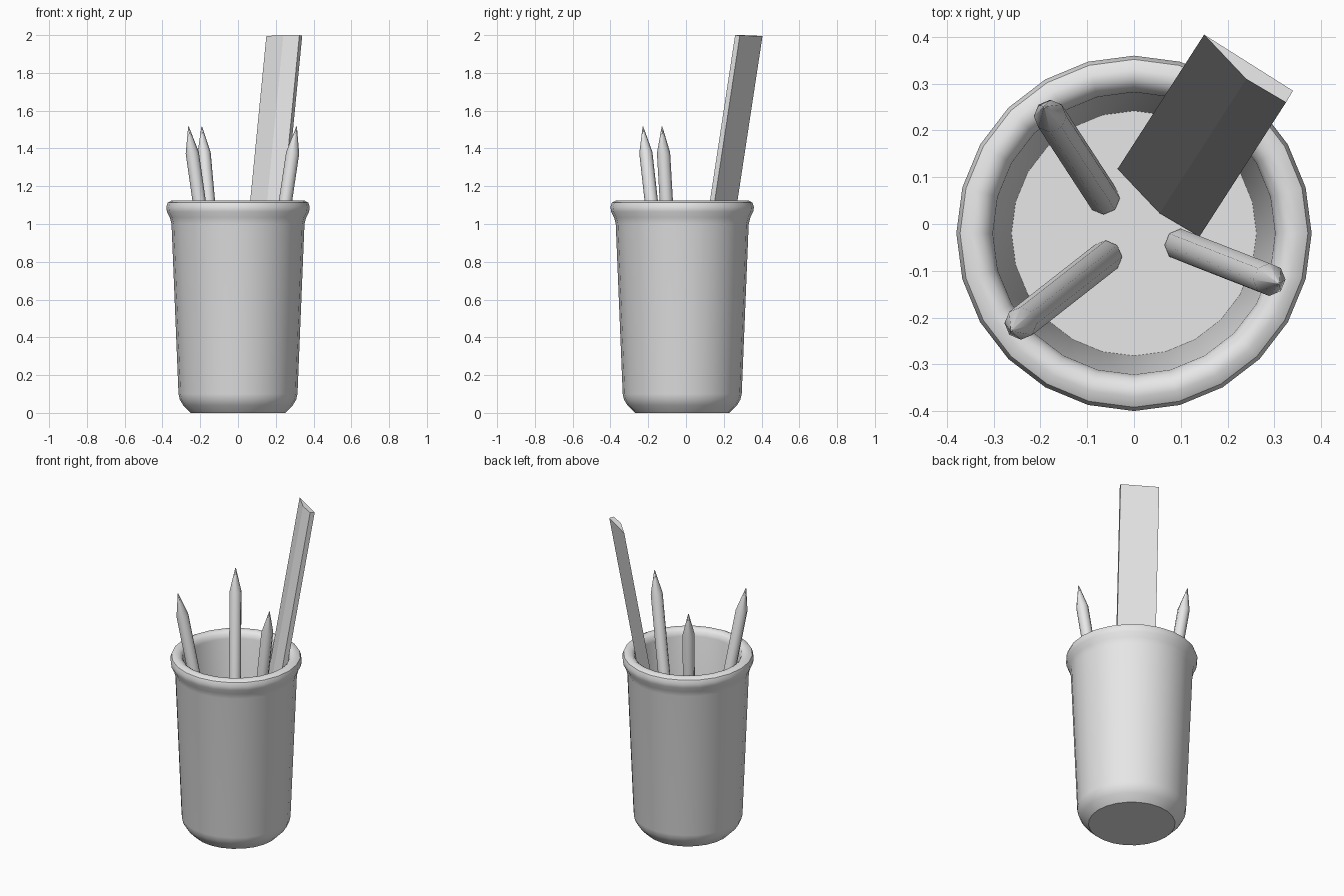
import bpy, math
from mathutils import Vector

if "Cube" in bpy.data.objects:
    bpy.data.objects.remove(bpy.data.objects["Cube"])

grey = bpy.data.materials.new("light_grey")
grey.diffuse_color = (0.8, 0.8, 0.8, 1)
grey.use_nodes = True
grey.node_tree.nodes["Principled BSDF"].inputs["Base Color"].default_value = grey.diffuse_color


def make(name, verts, faces, smooth=None):
    me = bpy.data.meshes.new(name)
    me.from_pydata(verts, [], faces)
    me.materials.append(grey)
    ob = bpy.data.objects.new(name, me)
    bpy.context.collection.objects.link(ob)
    if smooth:
        bpy.ops.object.select_all(action='DESELECT')
        ob.select_set(True)
        bpy.context.view_layer.objects.active = ob
        bpy.ops.object.shade_smooth_by_angle(angle=math.radians(smooth))
    return ob


def loft(rings):
    """Join equal-sized rings into a capped skin."""
    n = len(rings[0])
    verts = [v for r in rings for v in r]
    faces = [(k * n + i, k * n + (i + 1) % n, (k + 1) * n + (i + 1) % n, (k + 1) * n + i)
             for k in range(len(rings) - 1) for i in range(n)]
    faces.append(tuple(reversed(range(n))))
    faces.append(tuple(range(len(verts) - n, len(verts))))
    return verts, faces


# Cup: turned profile (radius, height), outside up, over the rim, down to the floor
profile = [(0.25, 0.0), (0.29, 0.04), (0.308, 0.07), (0.315, 0.1), (0.352, 1.0),
           (0.361, 1.035), (0.376, 1.065), (0.38, 1.09), (0.372, 1.113), (0.35, 1.125),
           (0.328, 1.122), (0.31, 1.108), (0.302, 1.08), (0.262, 0.1)]
N = 24
rings = [[(r * math.cos(2 * math.pi * i / N), r * math.sin(2 * math.pi * i / N) - 0.02, z)
          for i in range(N)] for r, z in profile]
make("cup", *loft(rings), smooth=40)


# Pencils: eight-sided shaft with a sharpened tip, leaning on the rim
def pencil(name, base, tip, r=0.035):
    base, tip = Vector(base), Vector(tip)
    axis = tip - base
    rot = Vector((0, 0, 1)).rotation_difference(axis.normalized())
    L = axis.length
    rings = [[base + rot @ Vector((q * math.cos(math.pi * i / 4), q * math.sin(math.pi * i / 4), h))
              for i in range(8)] for q, h in ((r, 0), (r, L - 0.14), (0.002, L))]
    make(name, *loft(rings), smooth=50)


pencil("pencil_front_left", (-0.06, -0.07, 0.105), (-0.262, -0.228, 1.515))
pencil("pencil_back_left", (-0.065, 0.055, 0.105), (-0.192, 0.25, 1.515))
pencil("pencil_front_right", (0.1, -0.045, 0.105), (0.31, -0.127, 1.515))

# Ruler: bevelled-edge section swept along its lean, ends square to the length
section = [(0.15, 0.405), (0.24, 0.31), (0.325, 0.26), (0.34, 0.285)]
lean = Vector((-0.185, -0.287, -1.89))
top = [Vector((x, y, 2.0 - 0.08 * (y - 0.26) - 0.04 * (x - 0.325))) for x, y in section]
make("ruler", *loft([[v + lean for v in top], top]))
